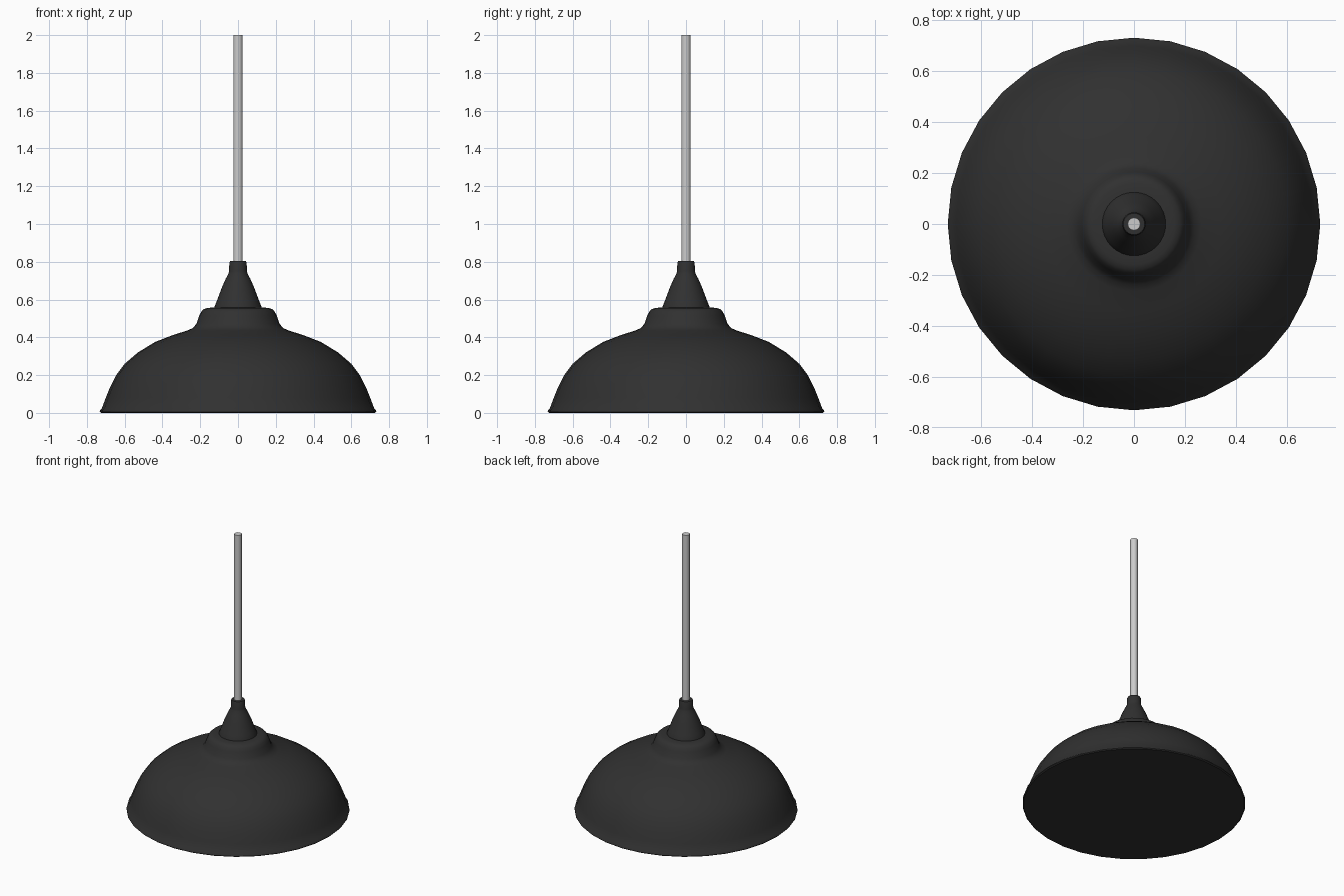
import bpy, bmesh
from math import cos, sin, radians, tau

if "Cube" in bpy.data.objects:
    bpy.data.objects.remove(bpy.data.objects["Cube"])

black = bpy.data.materials.new("black_enamel")
black.diffuse_color = (0.03, 0.03, 0.03, 1)
black.use_nodes = True
black.node_tree.nodes["Principled BSDF"].inputs["Base Color"].default_value = black.diffuse_color


def lathe(name, profile, sides, mat=None, angle=40):
    """Spin a (radius, height) profile around z and close both ends."""
    bm = bmesh.new()
    rings = [[bm.verts.new((r * cos(tau * i / sides), r * sin(tau * i / sides), z))
              for i in range(sides)] for r, z in profile]
    for a, b in zip(rings, rings[1:]):
        for i in range(sides):
            j = (i + 1) % sides
            bm.faces.new((a[i], a[j], b[j], b[i]))
    bm.faces.new(rings[0][::-1])
    bm.faces.new(rings[-1])
    mesh = bpy.data.meshes.new(name)
    bm.to_mesh(mesh)
    bm.free()
    obj = bpy.data.objects.new(name, mesh)
    bpy.context.collection.objects.link(obj)
    if mat:
        mesh.materials.append(mat)
    bpy.ops.object.select_all(action='DESELECT')
    obj.select_set(True)
    bpy.context.view_layer.objects.active = obj
    bpy.ops.object.shade_smooth_by_angle(angle=radians(angle))
    return obj


# Wide shade with rolled rim and stepped collar
lathe("shade", [
    (0.725, 0.0), (0.732, 0.006), (0.73, 0.014), (0.722, 0.022),
    (0.70, 0.08), (0.677, 0.137), (0.645, 0.20), (0.60, 0.26),
    (0.53, 0.32), (0.44, 0.375), (0.345, 0.412), (0.265, 0.437),
    (0.238, 0.45), (0.22, 0.472), (0.205, 0.515), (0.193, 0.538),
    (0.18, 0.55), (0.16, 0.556), (0.12, 0.558)], 32, black)

# Conical socket cover with a small cap
lathe("socket_cover", [
    (0.125, 0.556), (0.124, 0.564), (0.113, 0.59), (0.085, 0.665),
    (0.065, 0.71), (0.05, 0.738), (0.047, 0.75), (0.046, 0.795),
    (0.042, 0.803), (0.024, 0.804)], 32, black)

# Hanging rod
lathe("rod", [(0.025, 0.79), (0.025, 2.0)], 16)
